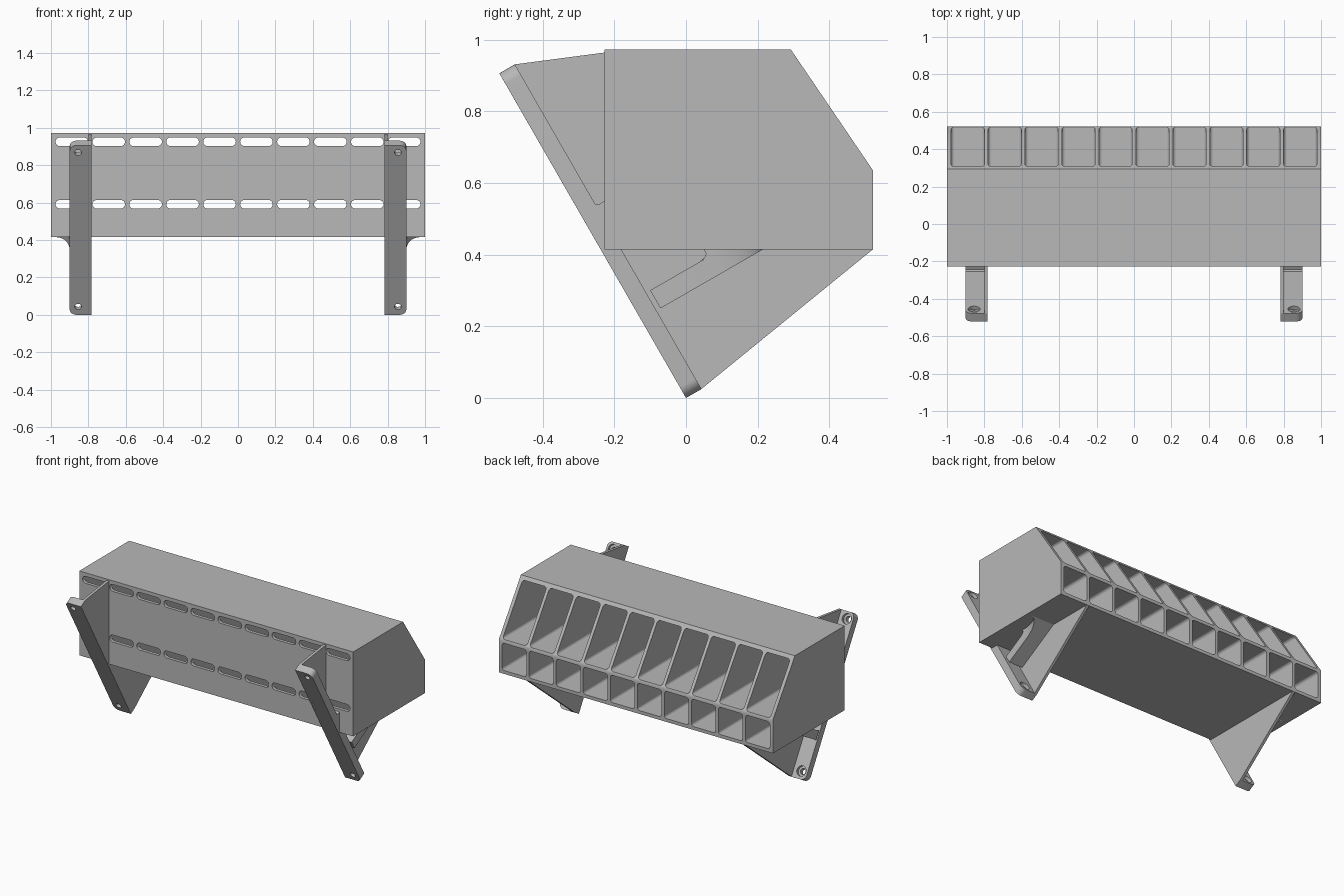
import bpy, bmesh
from math import sin, cos, pi
from mathutils import Vector, Matrix

if "Cube" in bpy.data.objects:
    bpy.data.objects.remove(bpy.data.objects["Cube"])

grey = bpy.data.materials.new("plain grey")
grey.use_nodes = True
GREY = (0.48, 0.48, 0.48, 1)
grey.diffuse_color = GREY
grey.node_tree.nodes["Principled BSDF"].inputs["Base Color"].default_value = GREY


def prism(bm, points, push):
    """Extrude a closed outline along a vector."""
    a = [bm.verts.new(p) for p in points]
    b = [bm.verts.new(Vector(p) + Vector(push)) for p in points]
    bm.faces.new(a)
    bm.faces.new(b[::-1])
    for i in range(len(a)):
        j = (i + 1) % len(a)
        bm.faces.new((a[i], b[i], b[j], a[j]))


def make(name, bm, helper=False):
    bmesh.ops.recalc_face_normals(bm, faces=bm.faces)
    mesh = bpy.data.meshes.new(name)
    bm.to_mesh(mesh)
    bm.free()
    mesh.materials.append(grey)
    ob = bpy.data.objects.new(name, mesh)
    bpy.context.collection.objects.link(ob)
    if helper:
        ob.hide_render = True
        ob.hide_viewport = True
        ob.display_type = 'WIRE'
    return ob


def cut(ob, cutter):
    mod = ob.modifiers.new("cut", 'BOOLEAN')
    mod.object = cutter
    mod.operation = 'DIFFERENCE'
    mod.solver = 'EXACT'


def mirror(ob):
    ob.modifiers.new("mirror", 'MIRROR').use_mirror_merge = False


def smooth(ob):
    bpy.ops.object.select_all(action='DESELECT')
    ob.select_set(True)
    bpy.context.view_layer.objects.active = ob
    bpy.ops.object.shade_smooth_by_angle(angle=0.6)


def rounded(x0, x1, z0, z1, r, steps=6):
    """Rounded rectangle as (x, z) pairs."""
    out = []
    corners = ((x1 - r, z1 - r), (x0 + r, z1 - r), (x0 + r, z0 + r), (x1 - r, z0 + r))
    for q, (cx, cz) in enumerate(corners):
        for k in range(steps + 1):
            a = (q + k / steps) * pi / 2
            out.append((cx + r * cos(a), cz + r * sin(a)))
    return out


# Cabinet body
FRONT, BACK, BASE, TOP = -0.227, 0.522, 0.415, 0.972
bm = bmesh.new()
side = [(FRONT, BASE), (BACK, BASE), (BACK, 0.635), (0.293, TOP), (FRONT, TOP)]
prism(bm, [(-1, y, z) for y, z in side], (2, 0, 0))
cabinet = make("cabinet", bm)

# Two tiers of ten cells, open to the back, each with a slot in the front wall
PITCH, HALF = 0.1975, 0.0885
cells, slots = bmesh.new(), bmesh.new()
for i in range(10):
    cx = (i - 4.5) * PITCH
    for z0, z1 in ((0.437, 0.616), (0.64, 0.95)):
        cell = rounded(cx - HALF, cx + HALF, z0, z1, 0.018)
        prism(cells, [(x, FRONT + 0.022, z) for x, z in cell], (0, 1, 0))
        slot = rounded(cx - 0.087, cx + 0.087, z1 - 0.048, z1 - 0.002, 0.0229)
        prism(slots, [(x, FRONT - 0.1, z) for x, z in slot], (0, 0.15, 0))
cut(cabinet, make("cell_cutter", cells, True))
cut(cabinet, make("slot_cutter", slots, True))
smooth(cabinet)

# Bracket frame: s runs up the tilted mounting face, n points into the bracket
INNER, OUTER, THICK, LENGTH = 0.782, 0.9, 0.05, 1.045
UP, IN = Vector((0, -0.4985, 0.867)), Vector((0, 0.867, 0.4985))


def tilt(x, s, n):
    return Vector((x, 0, 0)) + UP * s + IN * n


# Mounting flange, rounded on its outer corners
bm = bmesh.new()
outline = [(INNER, LENGTH), (INNER, 0)]
for s0, a0 in ((0.035, -pi / 2), (LENGTH - 0.035, 0)):
    for k in range(9):
        a = a0 + k * pi / 16
        outline.append((OUTER - 0.035 + 0.035 * cos(a), s0 + 0.035 * sin(a)))
prism(bm, [tilt(x, s, 0) for x, s in outline], IN * THICK)
flange = make("mounting_flange", bm)

# Screw holes with a wider recess on the inner side
for label, radius, start in (("hole", 0.018, -0.05), ("recess", 0.032, 0.03)):
    bm = bmesh.new()
    for s in (0.05, 1.0):
        ring = [tilt(0.855 + radius * cos(k * pi / 16), s + radius * sin(k * pi / 16), start)
                for k in range(32)]
        prism(bm, ring, IN * 0.15)
    cut(flange, make("screw_" + label + "_cutter", bm, True))
mirror(flange)
smooth(flange)

# Thin side web joining flange and cabinet
bm = bmesh.new()
web_side = [(0, 0), (0.043, 0.025), (BACK, BASE), (0.5, 0.425), (-0.22, 0.425),
            (-0.22, 0.965), (-0.478, 0.931), (-0.521, 0.906)]
prism(bm, [(INNER, y, z) for y, z in web_side], (0.018, 0, 0))
mirror(make("bracket_web", bm))

# Rib square to the flange, flaring out under the cabinet
bm = bmesh.new()
rib = [(INNER, 0.42), (INNER, 0.25), (OUTER, 0.25)]
for k in range(9):
    a = k * pi / 16
    rib.append((0.97 - 0.07 * cos(a), 0.345 + 0.07 * sin(a)))
rib.append((0.97, 0.42))
prism(bm, [(x, -0.08 + (z - 0.245) * 1.739, z) for x, z in rib], UP * 0.058)
# Trim the part that would rise into the cells
bmesh.ops.bisect_plane(bm, geom=bm.verts[:] + bm.edges[:] + bm.faces[:],
                       plane_co=(0, 0, 0.425), plane_no=(0, 0, 1), clear_outer=True)
bmesh.ops.holes_fill(bm, edges=[e for e in bm.edges if e.is_boundary])
rib_ob = make("support_rib", bm)
mirror(rib_ob)
smooth(rib_ob)

# Small fillets where the pockets meet the cabinet
bm = bmesh.new()
lower = [(0.04, 0.382), (0.052, 0.392), (0.056, 0.403), (0.048, 0.418), (0.11, 0.418)]
upper = [(-0.266, 0.555), (-0.256, 0.542), (-0.242, 0.541), (-0.222, 0.553), (-0.222, 0.48)]
for corner in (lower, upper):
    prism(bm, [(INNER, y, z) for y, z in corner], (OUTER - INNER, 0, 0))
mirror(make("pocket_fillets", bm))
